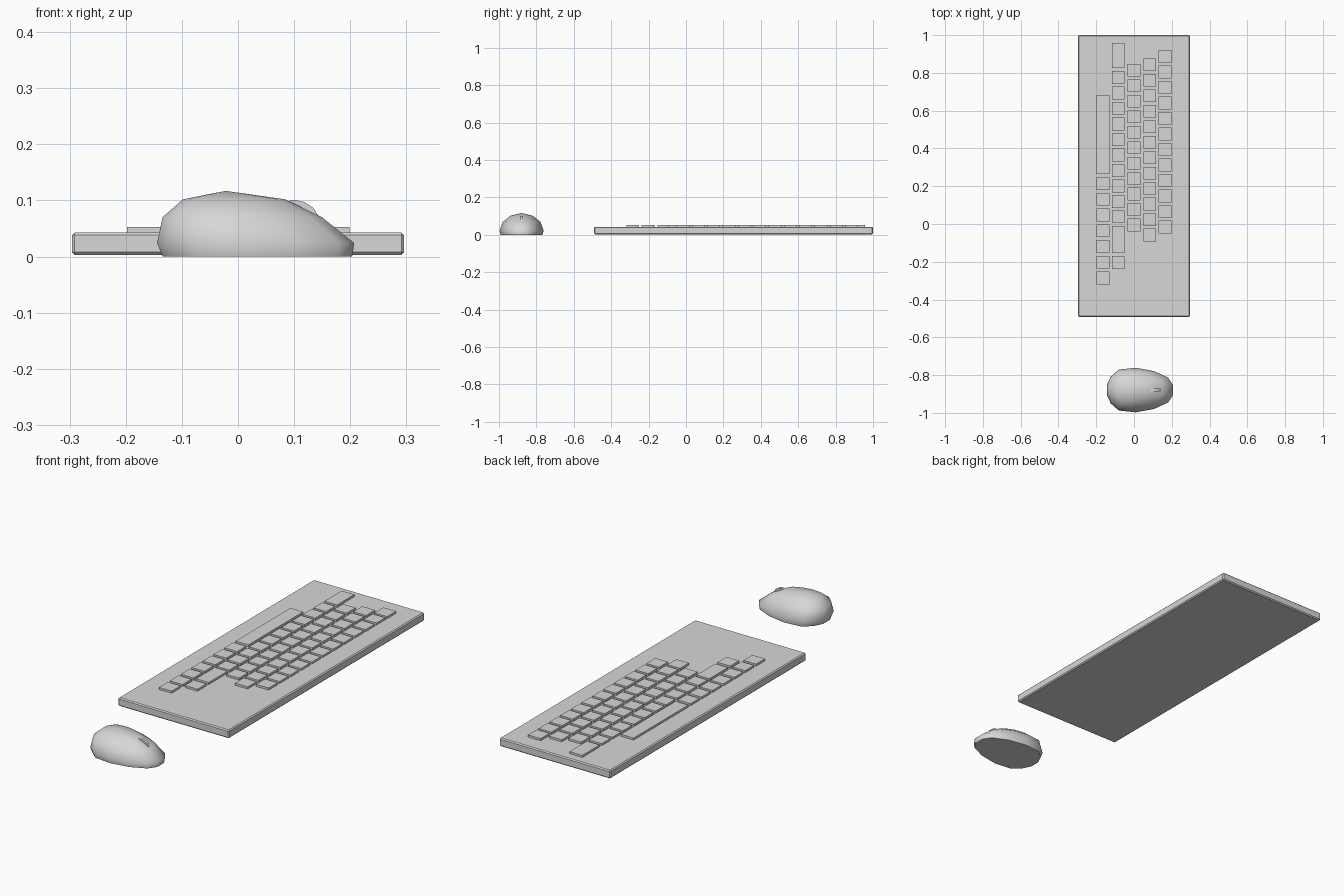
import bpy, bmesh, math
from mathutils import Matrix, Vector

cube = bpy.data.objects.get("Cube")
if cube:
    bpy.data.objects.remove(cube, do_unlink=True)

# Single grey plastic
GREY = (0.68, 0.68, 0.68, 1)
plastic = bpy.data.materials.new("grey_plastic")
plastic.use_nodes = True
plastic.diffuse_color = GREY
plastic.node_tree.nodes["Principled BSDF"].inputs["Base Color"].default_value = GREY


def finish(bm, name, smooth_angle=None):
    bmesh.ops.recalc_face_normals(bm, faces=bm.faces)
    mesh = bpy.data.meshes.new(name)
    bm.to_mesh(mesh)
    bm.free()
    mesh.materials.append(plastic)
    obj = bpy.data.objects.new(name, mesh)
    bpy.context.collection.objects.link(obj)
    if smooth_angle:
        mesh.shade_smooth()
        mesh.set_sharp_from_angle(angle=math.radians(smooth_angle))
    return obj


def add_box(bm, low, high):
    low, high = Vector(low), Vector(high)
    size = Matrix.Diagonal((high - low).to_4d())
    bmesh.ops.create_cube(bm, size=1, matrix=Matrix.Translation((low + high) / 2) @ size)


# Keyboard slab with chamfered edges
bm = bmesh.new()
add_box(bm, (-0.296, -0.492, 0.003), (0.296, 1.0, 0.043))
board = finish(bm, "keyboard_base")
chamfer = board.modifiers.new("chamfer", "BEVEL")
chamfer.width = 0.005
chamfer.segments = 1

# Key rows: centre x, and runs of (top y, key length, count)
PITCH, KEY = 0.082, 0.068
rows = {
    "number_row": (0.165, [(0.92, KEY, 12)]),
    "upper_letter_row": (0.083, [(0.877, KEY, 12)]),
    "home_row": (0.0, [(0.848, KEY, 11)]),
    "lower_letter_row": (-0.083, [(0.957, 0.132, 1), (0.81, KEY, 10),
                                  (-0.01, 0.143, 1), (-0.17, KEY, 1)]),
    "space_bar_row": (-0.164, [(0.682, 0.417, 1), (0.248, KEY, 7)]),
}
for name, (x, runs) in rows.items():
    bm = bmesh.new()
    for top, length, count in runs:
        for i in range(count):
            y = top - i * PITCH * 1.015 if name == "space_bar_row" else top - i * PITCH
            add_box(bm, (x - KEY / 2, y - length, 0.04), (x + KEY / 2, y, 0.053))
    finish(bm, name)

# Mouse shell: an egg-shaped outline lofted through shrinking layers
MOUSE_Y = -0.879
side = [(-0.99, 0.22), (-0.87, 0.6), (-0.63, 0.92), (-0.12, 1.0),
        (0.42, 0.85), (0.84, 0.56), (0.99, 0.22)]
outline = side + [(u, -v) for u, v in reversed(side)]
# Layers: height, back x, front x, half width
layers = [(0.0, -0.136, 0.205, 0.112), (0.024, -0.146, 0.209, 0.118),
          (0.07, -0.136, 0.151, 0.1), (0.102, -0.099, 0.085, 0.06)]
bm = bmesh.new()
rings = []
for z, back, front, half in layers:
    mid, reach = (back + front) / 2, (front - back) / 2
    rings.append([bm.verts.new((mid + u * reach, MOUSE_Y + v * half, z)) for u, v in outline])
count = len(outline)
for lower, upper in zip(rings, rings[1:]):
    for i in range(count):
        j = (i + 1) % count
        bm.faces.new((lower[i], lower[j], upper[j], upper[i]))
apex = bm.verts.new((-0.022, MOUSE_Y, 0.117))
for i in range(count):
    bm.faces.new((rings[-1][i], rings[-1][(i + 1) % count], apex))
bm.faces.new(rings[0])
finish(bm, "mouse_shell", 60)

# Scroll wheel, standing across the front of the shell
bm = bmesh.new()
turn = Matrix.Translation((0.1, MOUSE_Y, 0.053)) @ Matrix.Rotation(math.pi / 2, 4, "X")
bmesh.ops.create_cone(bm, cap_ends=True, segments=16, radius1=0.048, radius2=0.048,
                      depth=0.014, matrix=turn)
finish(bm, "scroll_wheel", 40)
